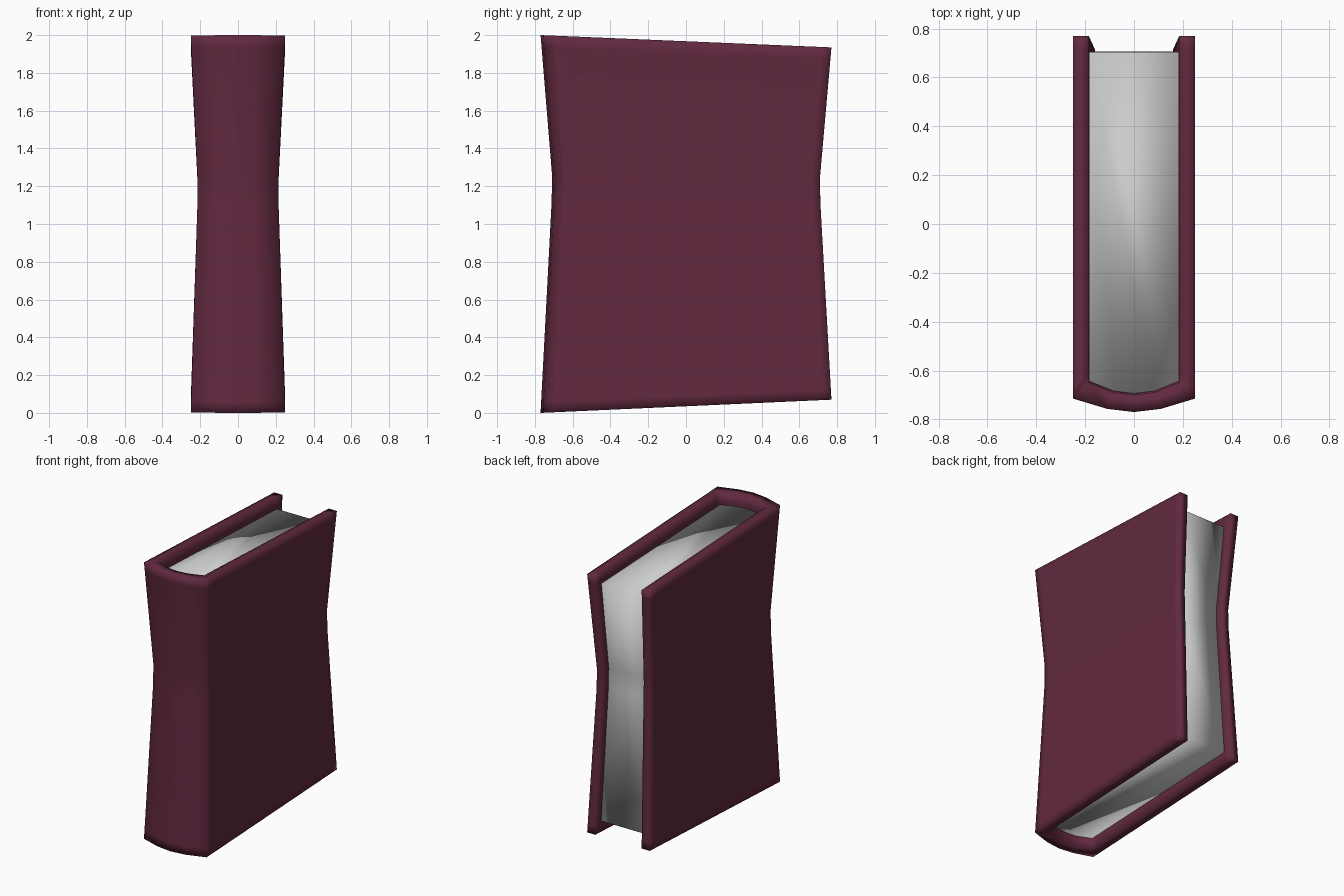
import bpy, bmesh

if "Cube" in bpy.data.objects:
    bpy.data.objects.remove(bpy.data.objects["Cube"])

# Height stations (fraction of height) and how far the waist pinches in
STATIONS = [(0.0, 1.0, 1.0), (0.55, 0.86, 0.925), (0.625, 0.86, 0.92), (1.0, 1.0, 1.0)]


def pinch(t):
    for (t0, x0, y0), (t1, x1, y1) in zip(STATIONS, STATIONS[1:]):
        if t <= t1:
            f = (t - t0) / (t1 - t0)
            return x0 + (x1 - x0) * f, y0 + (y1 - y0) * f
    return 1.0, 1.0


def place(x, y, t):
    """Scale a profile point by the waist; top and bottom taper to the back."""
    sx, sy = pinch(t)
    f = (y + 0.77) / 1.54
    low, high = 0.07 * f, 2.0 - 0.065 * f
    return (x * sx, y * sy, low + (high - low) * t)


def mirrored(half):
    """Right half ending on x = 0, continued to the left half."""
    return half + [(-x, y) for x, y in reversed(half[:-1])]


def loft(name, loop, levels, cap):
    bm = bmesh.new()
    rings = [[bm.verts.new(place(x, y, t)) for x, y in loop] for t in levels]
    n = len(loop)
    for a, b in zip(rings, rings[1:]):
        for i in range(n):
            j = (i + 1) % n
            bm.faces.new((a[i], a[j], b[j], b[i]))
    for ring in (rings[0], rings[-1]):
        cap(bm, ring)
    bmesh.ops.recalc_face_normals(bm, faces=bm.faces)
    for f in bm.faces:
        f.smooth = True
    mesh = bpy.data.meshes.new(name)
    bm.to_mesh(mesh)
    bm.free()
    obj = bpy.data.objects.new(name, mesh)
    bpy.context.collection.objects.link(obj)
    return obj


def strip_cap(bm, ring):
    n = len(ring)
    for i in range(n // 2 - 1):
        bm.faces.new((ring[i], ring[i + 1], ring[n - 2 - i], ring[n - 1 - i]))


def solid_cap(bm, ring):
    bm.faces.new(ring)


# Cover: two boards and a rounded spine in one U-shaped section
outer = mirrored([(0.25, 0.77), (0.25, 0.72), (0.25, -0.67), (0.25, -0.715),
                  (0.11, -0.757), (0, -0.77)])
inner = mirrored([(0.185, 0.77), (0.185, 0.72), (0.185, -0.61), (0.185, -0.65),
                  (0.085, -0.69), (0, -0.70)])
cover = loft("book_cover", outer + inner[::-1],
             [0, 0.03, 0.55, 0.625, 0.97, 1], strip_cap)
mat = bpy.data.materials.new("burgundy_cover")
mat.diffuse_color = (0.12, 0.022, 0.05, 1)
mat.use_nodes = True
mat.node_tree.nodes["Principled BSDF"].inputs["Base Color"].default_value = mat.diffuse_color
cover.data.materials.append(mat)

# Page block, set in from the board edges
pages = mirrored([(0.187, 0.71), (0.187, -0.652), (0.085, -0.692), (0, -0.702)])
loft("page_block", pages, [0.042, 0.55, 0.625, 0.958], solid_cap)
